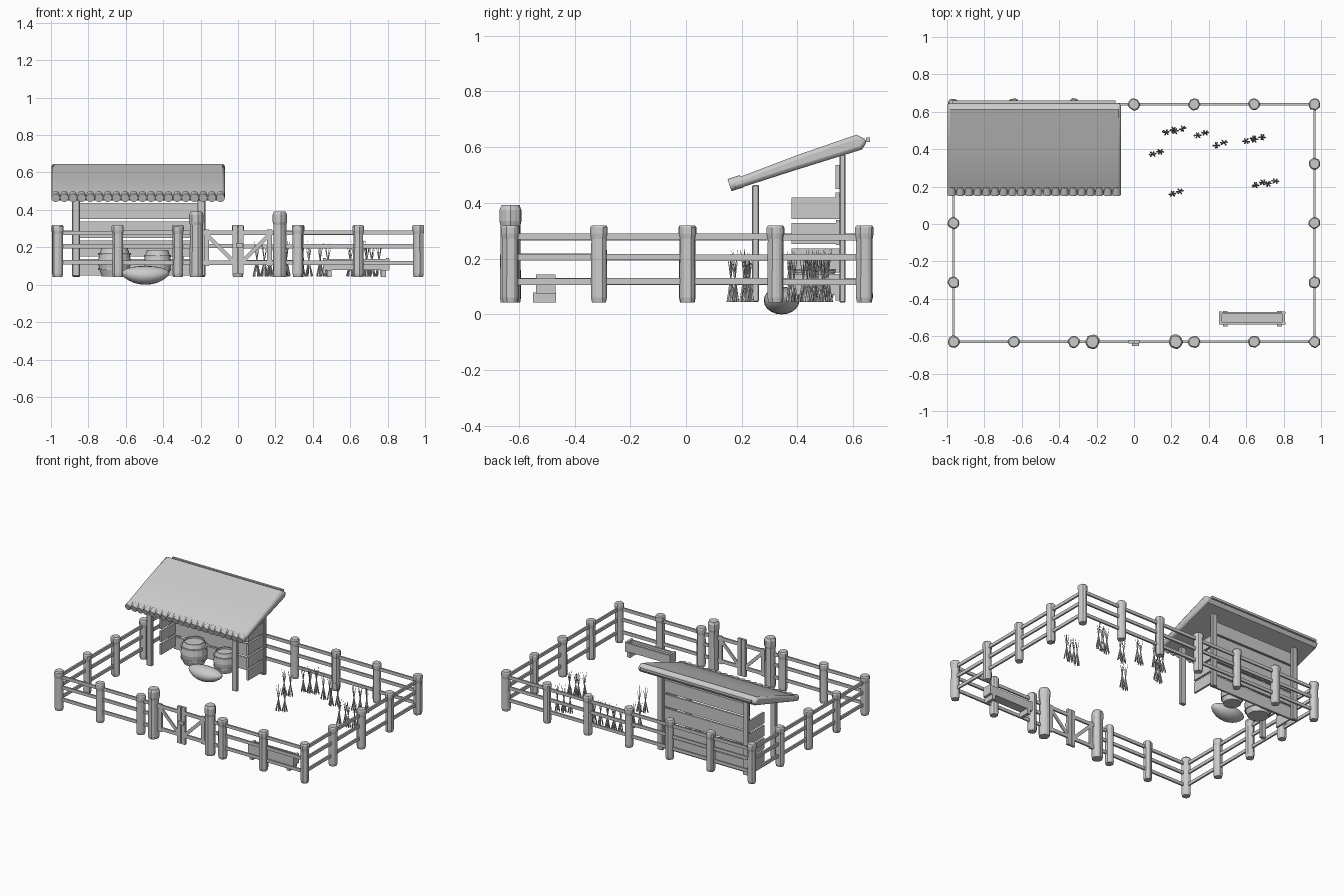
import bpy, bmesh, math, random
from mathutils import Vector, Matrix

if "Cube" in bpy.data.objects:
    bpy.data.objects.remove(bpy.data.objects["Cube"])
random.seed(4)

def finish(bm, name, smooth=False):
    bmesh.ops.recalc_face_normals(bm, faces=bm.faces[:])
    me = bpy.data.meshes.new(name)
    bm.to_mesh(me)
    bm.free()
    ob = bpy.data.objects.new(name, me)
    bpy.context.collection.objects.link(ob)
    if smooth:
        bpy.ops.object.select_all(action='DESELECT')
        bpy.context.view_layer.objects.active = ob
        ob.select_set(True)
        bpy.ops.object.shade_smooth_by_angle(angle=math.radians(40))
    return ob

def add_box(bm, lo, hi):
    lo, hi = Vector(lo), Vector(hi)
    m = Matrix.Translation((lo + hi) / 2) @ Matrix.Diagonal((*(hi - lo), 1))
    bmesh.ops.create_cube(bm, size=1, matrix=m)

def box(name, lo, hi, bevel=0.0):
    bm = bmesh.new()
    add_box(bm, lo, hi)
    ob = finish(bm, name)
    if bevel:
        b = ob.modifiers.new("bevel", 'BEVEL')
        b.width = bevel
    return ob

def add_rod(bm, a, b, r1, r2, n):
    a, b = Vector(a), Vector(b)
    q = (b - a).to_track_quat('Z', 'Y').to_matrix().to_4x4()
    bmesh.ops.create_cone(bm, cap_ends=True, segments=n, radius1=r1, radius2=r2,
                          depth=(b - a).length, matrix=Matrix.Translation((a + b) / 2) @ q)

def lathe(name, x, y, profile, n, jitter=0.0, smooth=False):
    bm = bmesh.new()
    wob = [1 - random.random() * jitter for _ in range(n)]
    rings = [[bm.verts.new((x + r * wob[i] * math.cos(math.tau * i / n),
                            y + r * wob[i] * math.sin(math.tau * i / n), z)) for i in range(n)]
             for r, z in profile]
    for a, b in zip(rings, rings[1:]):
        for i in range(n):
            bm.faces.new((a[i], a[(i + 1) % n], b[(i + 1) % n], b[i]))
    bm.faces.new(rings[0])
    bm.faces.new(rings[-1])
    return finish(bm, name, smooth)

# fence posts, with a flared head
POST = [(.027, .042), (.031, .06), (.030, .27), (.034, .29), (.034, .312), (.028, .32)]
XS = [-.965, -.643, -.322, 0, .322, .643, .965]
YS = [-.63, -.312, .005, .322, .64]
spots = [(x, y) for x in XS for y in (YS[0], YS[-1]) if not (x == 0 and y < 0)]
spots += [(x, y) for x in (XS[0], XS[-1]) for y in YS[1:-1]]
for x, y in spots:
    lathe("fence_post", x, y, POST, 14, .14)

# larger gate posts
GATE = [(.036, .042), (.039, .06), (.037, .32), (.041, .335), (.041, .375), (.033, .392)]
for x in (-.222, .222):
    lathe("gate_post", x, -.63, GATE, 14, .14)

# fence rails, three per bay
def rails_between(a, b):
    for z in (.278, .205, .118):
        j = random.uniform(-.002, .002)
        if a[1] == b[1]:
            box("fence_rail", (a[0], a[1] - .006, z - .011 + j), (b[0], a[1] + .006, z + .011 + j))
        else:
            box("fence_rail", (a[0] - .006, a[1], z - .011 + j), (a[0] + .006, b[1], z + .011 + j))

for a, b in zip(XS, XS[1:]):
    rails_between((a, .64), (b, .64))
for s, e in ((-.965, -.643), (-.643, -.322), (-.322, -.222), (.222, .322), (.322, .643), (.643, .965)):
    rails_between((s, -.63), (e, -.63))
for a, b in zip(YS, YS[1:]):
    for x in (XS[0], XS[-1]):
        rails_between((x, a), (x, b))

# double gate: rails, meeting stile, diagonal brace on each leaf
for s, side in ((-1, "left"), (1, "right")):
    bm = bmesh.new()
    for z in (.278, .118):
        x0, x1 = sorted((s * .012, s * .2))
        add_box(bm, (x0, -.636, z - .012), (x1, -.624, z + .012))
    x0, x1 = sorted((s * .003, s * .03))
    add_box(bm, (x0, -.639, .058), (x1, -.621, .32))
    x0, x1 = sorted((s * .155, s * .182))
    add_box(bm, (x0, -.637, .1), (x1, -.623, .295))
    p, q = Vector((s * .17, -.63, .27)), Vector((s * .025, -.63, .125))
    d = q - p
    rot = Matrix.Rotation(-math.atan2(d.z, d.x), 4, 'Y')
    bmesh.ops.create_cube(bm, size=1, matrix=Matrix.Translation((p + q) / 2) @ rot
                          @ Matrix.Diagonal((d.length, .01, .022, 1)))
    finish(bm, "gate_leaf_" + side)
box("gate_latch", (-.012, -.652, .2), (.028, -.636, .222))

# shelter posts
for x in (-.866, -.196):
    box("shelter_front_post", (x - .021, .237, .045), (x + .021, .262, .465), .004)
    box("shelter_back_post", (x - .021, .55, .042), (x + .021, .573, .575), .004)

# shelter wall planks
for i in range(5):
    z = .05 + i * .1
    j = random.uniform(-.004, .004)
    box("back_plank", (-.88, .538 + j / 2, z), (-.185, .552 + j / 2, z + .09 + j))
for x in (-.875, -.19):
    for i in range(4):
        z = .07 + i * .091
        box("side_plank", (x - .007, .378, z), (x + .007, .552, z + .076))

# sloped roof slab
bm = bmesh.new()
prof = [(.172, .447), (.165, .475), (.19, .492), (.40, .572), (.612, .645), (.652, .624), (.632, .592), (.4, .52)]
vs = [bm.verts.new((-.998, y, z)) for y, z in prof]
f = bm.faces.new(vs)
new = bmesh.ops.extrude_face_region(bm, geom=[f])['geom']
bmesh.ops.translate(bm, vec=(.928, 0, 0), verts=[v for v in new if isinstance(v, bmesh.types.BMVert)])
roof = finish(bm, "roof", True)
bv = roof.modifiers.new("bevel", 'BEVEL')
bv.width, bv.segments, bv.limit_method, bv.angle_limit = .014, 2, 'ANGLE', math.radians(50)

# scalloped eave
bm = bmesh.new()
for i in range(20):
    x = -.975 + i * .0464
    add_rod(bm, (x, .156, .464), (x, .20, .478), .023, .023, 12)
finish(bm, "roof_eave", True)
# ridge edge batten
box("roof_back_edge", (-.97, .645, .618), (-.1, .66, .634))

# two barrels with hoops
for x, y, r, h in ((-.66, .45, .09, .155), (-.43, .465, .075, .14)):
    z0 = .045
    lathe("barrel", x, y, [(r * .78, z0), (r * .93, z0 + h * .25), (r, z0 + h * .5),
                           (r * .93, z0 + h * .75), (r * .78, z0 + h),
                           (r * .7, z0 + h), (r * .7, z0 + h - .012)], 18, .03)
    for t in (.22, .74):
        lathe("barrel_hoop", x, y, [(r * .95, z0 + h * t), (r * .97, z0 + h * t),
                                    (r * .97, z0 + h * (t + .07)), (r * .95, z0 + h * (t + .07))], 18)

# grain sack lying down, pinched ends
bm = bmesh.new()
bmesh.ops.create_uvsphere(bm, u_segments=20, v_segments=12, radius=1,
                          matrix=Matrix.Rotation(math.pi / 2, 4, 'Y'))
for v in bm.verts:
    t = abs(v.co.x)
    k = 1 - .18 * t ** 3
    v.co = (-.495 + v.co.x * .128, .343 + v.co.y * .064 * k,
            .05 + v.co.z * .05 * k + .012 * t * t)
lo = min(v.co.z for v in bm.verts)
bmesh.ops.translate(bm, vec=(0, 0, -lo), verts=bm.verts[:])
finish(bm, "grain_sack", True)

# feeding trough
bm = bmesh.new()
for y in (-.536, -.482):
    add_box(bm, (.455, y, .078), (.81, y + .012, .138))
add_box(bm, (.465, -.53, .078), (.80, -.475, .122))
for x in (.455, .792):
    add_box(bm, (x, -.538, .075), (x + .016, -.468, .143))
for x in (.475, .765):
    add_box(bm, (x, -.549, .042), (x + .025, -.466, .078))
finish(bm, "feeding_trough")

# dry grass: stalks crossing in an hourglass, two tufts per clump
for cx, cy in ((.12, .38), (.19, .497), (.24, .503), (.36, .48), (.46, .428), (.62, .45),
               (.665, .458), (.225, .168), (.67, .215), (.735, .222)):
    bm = bmesh.new()
    for s in (-1, 1):
        x, y = cx + s * .02, cy + s * .007
        for i in range(6):
            a = math.tau * i / 6 + random.uniform(-.3, .3)
            u = Vector((math.cos(a) * .018, math.sin(a) * .014, 0))
            h = random.uniform(.19, .235)
            add_rod(bm, Vector((x, y, .045)) + u, Vector((x, y, h)) - u * .9, .0045, .0006, 4)
    finish(bm, "grass_clump")
